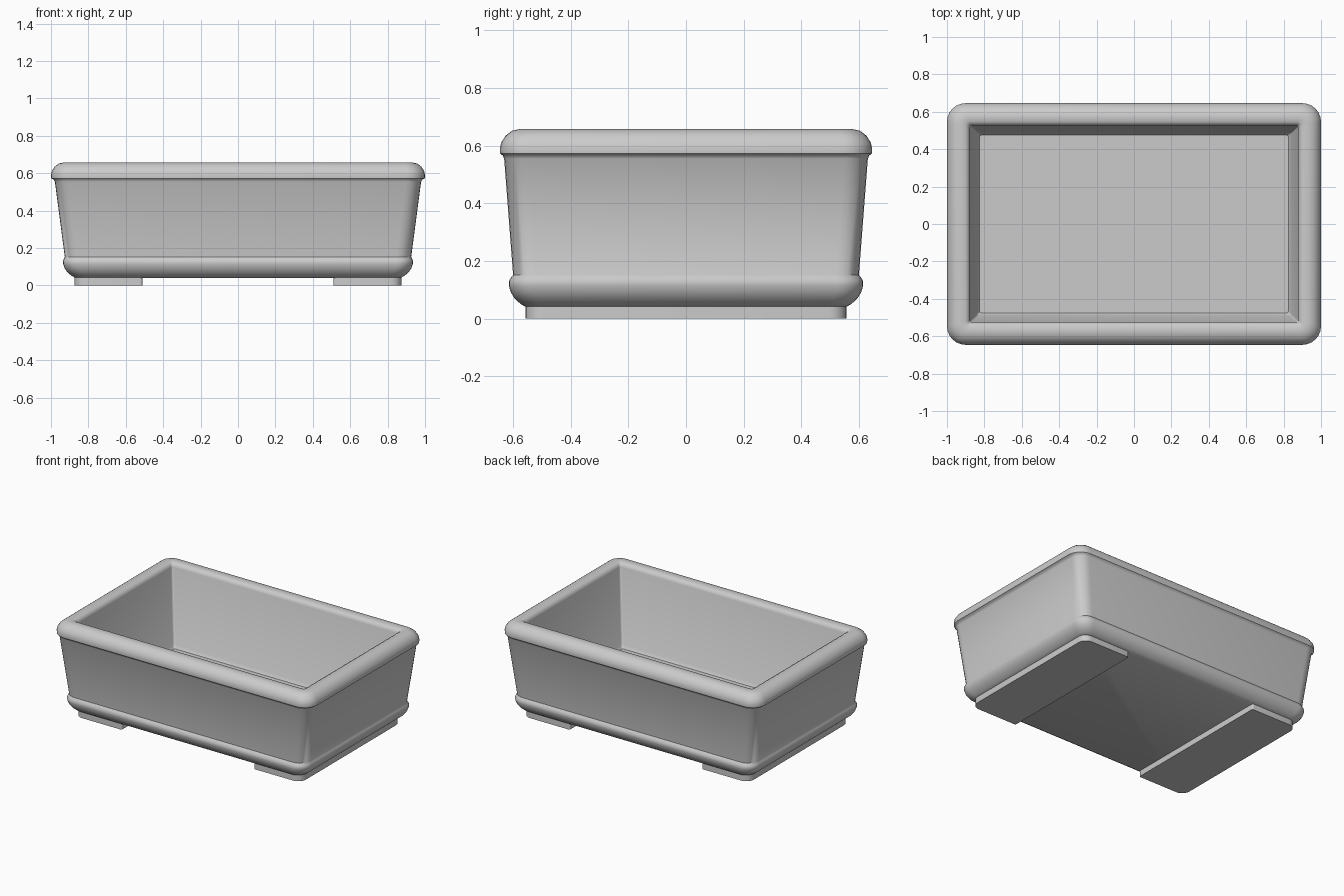
import bpy, bmesh
from math import cos, sin, pi

if "Cube" in bpy.data.objects:
    bpy.data.objects.remove(bpy.data.objects["Cube"])

SEGS = 6


def ring(bm, hx, hy, z, radii, cx=0.0):
    """Rounded rectangle; radii = (right side corners, left side corners)."""
    verts = []
    corners = [(1, 1, 0), (-1, 1, pi / 2), (-1, -1, pi), (1, -1, 3 * pi / 2)]
    for sx, sy, start in corners:
        r = radii[0] if sx > 0 else radii[1]
        for i in range(SEGS + 1):
            a = start + pi / 2 * i / SEGS
            verts.append(bm.verts.new((cx + sx * (hx - r) + r * cos(a),
                                       sy * (hy - r) + r * sin(a), z)))
    return verts


def loft(name, sections):
    """Skin a closed solid over a list of ring arguments."""
    bm = bmesh.new()
    rings = [ring(bm, *s) for s in sections]
    n = len(rings[0])
    for a, b in zip(rings, rings[1:]):
        for i in range(n):
            j = (i + 1) % n
            bm.faces.new((a[i], a[j], b[j], b[i]))
    bm.faces.new(list(reversed(rings[0])))
    bm.faces.new(rings[-1])
    bmesh.ops.recalc_face_normals(bm, faces=bm.faces)
    me = bpy.data.meshes.new(name)
    bm.to_mesh(me)
    bm.free()
    ob = bpy.data.objects.new(name, me)
    bpy.context.collection.objects.link(ob)
    bpy.ops.object.select_all(action='DESELECT')
    ob.select_set(True)
    bpy.context.view_layer.objects.active = ob
    bpy.ops.object.shade_smooth_by_angle(angle=0.7)
    return ob


# Tray: half width, half depth, height, corner radius, from underside to inner floor
profile = [
    (0.870, 0.555, 0.040, 0.06),
    (0.890, 0.575, 0.052, 0.07),
    (0.912, 0.595, 0.070, 0.08),
    (0.927, 0.608, 0.092, 0.085),
    (0.935, 0.615, 0.115, 0.09),
    (0.936, 0.615, 0.130, 0.09),
    (0.931, 0.608, 0.142, 0.085),
    (0.926, 0.600, 0.152, 0.08),
    (0.979, 0.631, 0.555, 0.08),
    (0.985, 0.636, 0.566, 0.085),
    (0.999, 0.645, 0.573, 0.10),
    (1.000, 0.646, 0.590, 0.10),
    (0.995, 0.641, 0.612, 0.095),
    (0.980, 0.626, 0.635, 0.085),
    (0.958, 0.604, 0.652, 0.07),
    (0.930, 0.576, 0.658, 0.05),
    (0.900, 0.547, 0.656, 0.025),
    (0.885, 0.533, 0.648, 0.012),
    (0.878, 0.525, 0.630, 0.01),
    (0.840, 0.490, 0.110, 0.01),
    (0.825, 0.475, 0.090, 0.01),
]
loft("planter_tray", [(x, y, z, (r, r)) for x, y, z, r in profile])

# Two full-depth feet under the short ends
for side, name in ((1, "foot_right"), (-1, "foot_left")):
    radii = (0.06, 0.012) if side > 0 else (0.012, 0.06)
    loft(name, [(0.182, 0.557, z, radii, side * 0.693) for z in (0.0, 0.052)])
